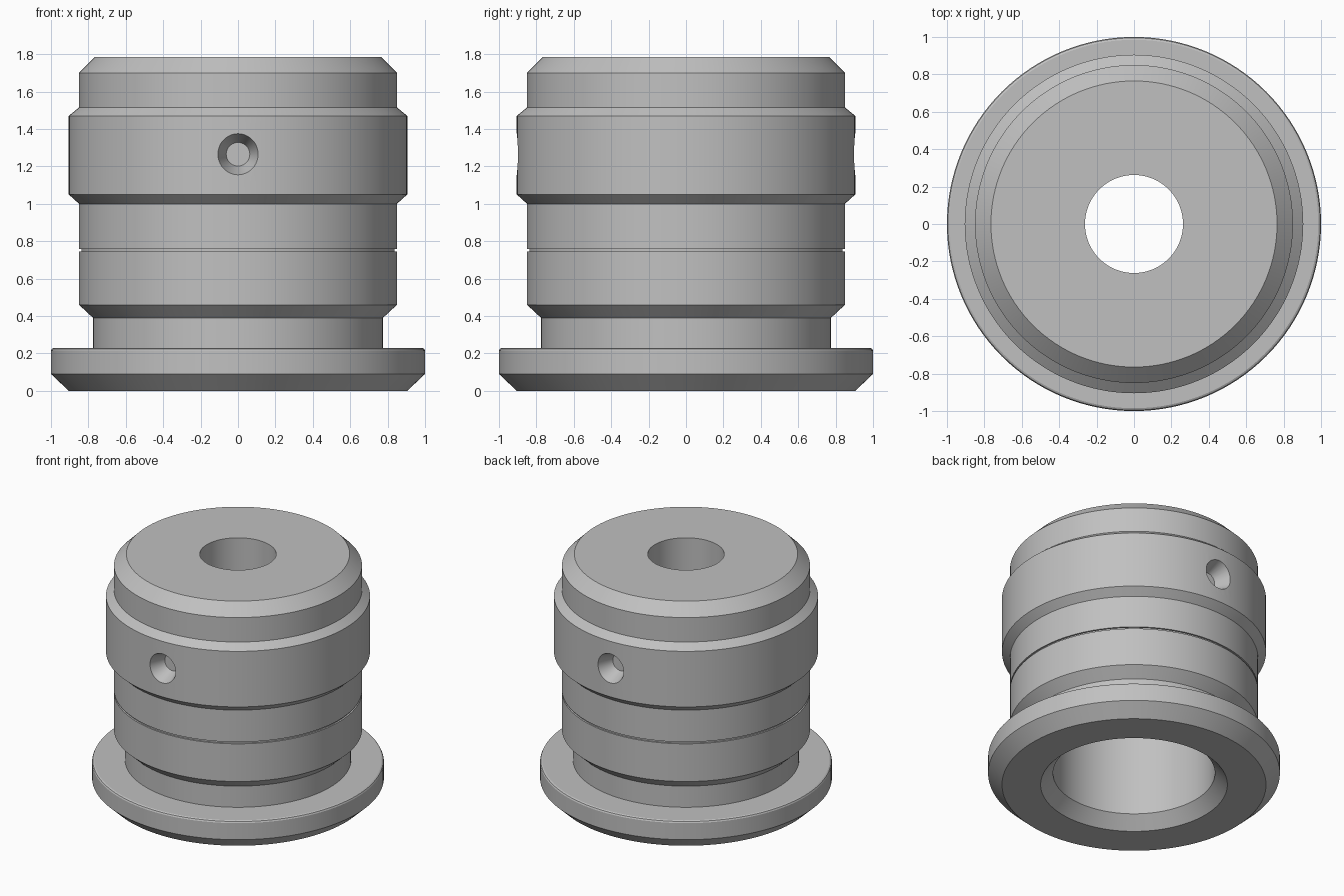
import bpy, bmesh, math
from mathutils import Matrix, Vector

cube = bpy.data.objects.get("Cube")
if cube:
    bpy.data.objects.remove(cube, do_unlink=True)

# Material
steel = bpy.data.materials.new("satin grey")
steel.use_nodes = True
grey = (0.53, 0.53, 0.53, 1)
steel.diffuse_color = grey
steel.node_tree.nodes["Principled BSDF"].inputs["Base Color"].default_value = grey


def make_object(name, bm):
    bmesh.ops.recalc_face_normals(bm, faces=bm.faces)
    mesh = bpy.data.meshes.new(name)
    bm.to_mesh(mesh)
    bm.free()
    mesh.materials.append(steel)
    obj = bpy.data.objects.new(name, mesh)
    bpy.context.collection.objects.link(obj)
    return obj


def lathe(name, profile, steps=128):
    """Revolve a closed (radius, height) profile around z."""
    bm = bmesh.new()
    verts = [bm.verts.new((r, 0, z)) for r, z in profile]
    edges = [bm.edges.new((v, verts[i - 1])) for i, v in enumerate(verts)]
    bmesh.ops.spin(bm, geom=verts + edges, cent=(0, 0, 0), axis=(0, 0, 1),
                   angle=math.tau, steps=steps, use_merge=True)
    bmesh.ops.remove_doubles(bm, verts=bm.verts, dist=0.0005)
    return make_object(name, bm)


flange = [(0.64, 0), (0.905, 0), (1, 0.09), (1, 0.215), (0.995, 0.225), (0.985, 0.23)]
neck = [(0.775, 0.23), (0.775, 0.39), (0.85, 0.46)]
groove = [(0.85, 0.745), (0.838, 0.745), (0.838, 0.759), (0.85, 0.759)]
collar = [(0.85, 1.0), (0.905, 1.05), (0.905, 1.47), (0.85, 1.515)]
cap = [(0.85, 1.70), (0.765, 1.785), (0.262, 1.785)]
bore = [(0.262, 1.40), (0.555, 1.40), (0.555, 0.09)]
body = lathe("bushing_body", flange + neck + groove + collar + cap + bore)

# Conical dimples in the front and back of the collar
for side in (-1, 1):
    bm = bmesh.new()
    bmesh.ops.create_cone(bm, cap_ends=True, segments=48, radius1=0.063,
                          radius2=0.157, depth=0.24)
    turn = Vector((0, 0, 1)).rotation_difference(Vector((0, side, 0)))
    place = Matrix.Translation((0, side * 0.905, 1.265)) @ turn.to_matrix().to_4x4()
    bmesh.ops.transform(bm, matrix=place, verts=bm.verts)
    cutter = make_object("dimple_cutter", bm)
    cutter.hide_render = True
    cut = body.modifiers.new("dimple", 'BOOLEAN')
    cut.operation, cut.solver, cut.object = 'DIFFERENCE', 'EXACT', cutter
    bpy.context.view_layer.objects.active = body
    bpy.ops.object.modifier_apply(modifier=cut.name)
    bpy.data.objects.remove(cutter, do_unlink=True)

# Smooth the round walls, keep the turned edges crisp
bpy.ops.object.select_all(action='DESELECT')
body.select_set(True)
bpy.context.view_layer.objects.active = body
bpy.ops.object.shade_smooth_by_angle(angle=math.radians(25))
